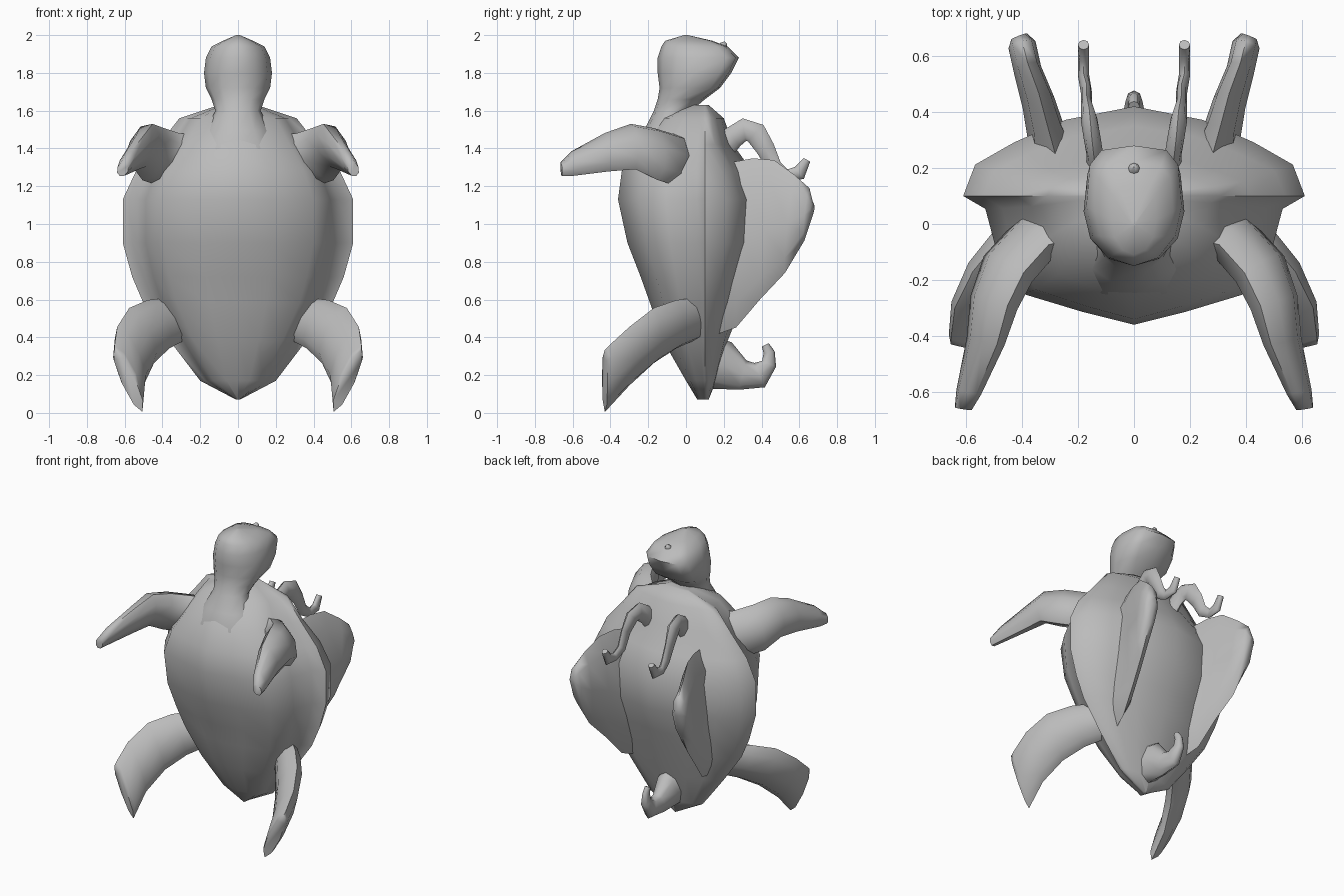
import bpy, bmesh, math
from mathutils import Vector

cube = bpy.data.objects.get("Cube")
if cube:
    bpy.data.objects.remove(cube)

shade = (0.5, 0.5, 0.5, 1)
grey = bpy.data.materials.new("plain_grey")
grey.use_nodes = True
grey.diffuse_color = shade
grey.node_tree.nodes["Principled BSDF"].inputs["Base Color"].default_value = shade


def skin(name, rings, mirror=False):
    """Join a series of equal rings into a closed, smooth skin."""
    bm = bmesh.new()
    loops = [[bm.verts.new(point) for point in ring] for ring in rings]
    count = len(loops[0])
    for lower, upper in zip(loops, loops[1:]):
        for i in range(count):
            j = (i + 1) % count
            bm.faces.new((lower[i], lower[j], upper[j], upper[i]))
    bm.faces.new(loops[0])
    bm.faces.new(loops[-1])
    bmesh.ops.recalc_face_normals(bm, faces=bm.faces)
    mesh = bpy.data.meshes.new(name)
    bm.to_mesh(mesh)
    bm.free()
    mesh.materials.append(grey)
    obj = bpy.data.objects.new(name, mesh)
    bpy.context.collection.objects.link(obj)
    if mirror:
        obj.modifiers.new("Mirror", "MIRROR")
    bpy.ops.object.select_all(action="DESELECT")
    bpy.context.view_layer.objects.active = obj
    obj.select_set(True)
    bpy.ops.object.shade_smooth_by_angle(angle=math.radians(65))


def circle(sides):
    """Cosine and sine of each corner of a regular ring."""
    turns = [math.tau * k / sides for k in range(sides)]
    return [(math.cos(turn), math.sin(turn)) for turn in turns]


def limb(name, stations, lean=None, mirror=True):
    """Sweep an oval along stations of (centre, broad radius, thin radius).
    Without a lean for the broad side, the limb curls in the side plane."""
    centres = [Vector(station[0]) for station in stations]
    last = len(centres) - 1
    rings = []
    for i, (centre, broad, thin) in enumerate(stations):
        tangent = centres[min(i + 1, last)] - centres[max(i - 1, 0)]
        wide = Vector(lean) if lean else tangent.cross(Vector((1, 0, 0)))
        wide.normalize()
        side = tangent.cross(wide).normalized()
        rings.append([centres[i] + wide * broad * c + side * thin * s
                      for c, s in circle(8)])
    skin(name, rings, mirror=mirror)


# Body: ridged front shell, flared side rim and domed back.
# Half outline as share of the width, and share of the front or back depth.
half_outline = [(0.3, -0.9), (0.65, -0.76), (0.8, -0.45), (0.87, -0.1),
                (1, 0), (0.93, 0.35), (0.7, 0.6), (0.4, 0.85)]
outline = [(0, -1)] + half_outline + [(0, 1)]
outline += [(-x, y) for x, y in reversed(half_outline)]
rim = 0.1
# Each row is height, half width, front and back.
body = [(1.63, 0.1, 0, 0.12), (1.56, 0.31, -0.15, 0.2), (1.42, 0.42, -0.27, 0.25),
        (1.28, 0.54, -0.34, 0.35), (1.13, 0.61, -0.36, 0.42), (0.9, 0.61, -0.31, 0.41),
        (0.72, 0.56, -0.24, 0.34), (0.58, 0.5, -0.19, 0.3), (0.38, 0.36, -0.12, 0.22),
        (0.17, 0.2, 0, 0.16), (0.07, 0.01, 0.06, 0.12)]
rings = []
for height, width, front, back in body:
    rings.append([(x * width, rim + y * (rim - front if y < 0 else back - rim), height)
                  for x, y in outline])
skin("body_shell", rings)

# Head and neck: rounded in front, square overhanging muzzle behind
head = [(1.1, 0.3, -0.28, 0), (1.4, 0.23, -0.27, 0.05), (1.5, 0.17, -0.22, 0.02),
        (1.6, 0.12, -0.17, 0.03), (1.66, 0.14, -0.15, 0.1), (1.72, 0.17, -0.14, 0.18),
        (1.8, 0.18, -0.15, 0.24), (1.88, 0.17, -0.15, 0.28), (1.94, 0.14, -0.13, 0.22),
        (1.97, 0.08, -0.11, 0.14), (2, 0.01, -0.01, 0.01)]
rings = []
for height, width, front, back in head:
    middle, depth = (front + back) / 2, (back - front) / 2
    ring = []
    for c, s in circle(12):
        power = 0.55 if s > 0 and height > 1.7 else 1
        x = width * math.copysign(abs(c) ** power, c)
        y = middle + depth * math.copysign(abs(s) ** power, s)
        ring.append((x, y, height))
    rings.append(ring)
skin("head_and_neck", rings)

# Small bump on the muzzle
limb("nose_nub", [((0, 0.18, 1.9), 0.03, 0.03), ((0, 0.2, 1.95), 0.02, 0.02),
                  ((0, 0.21, 1.96), 0.01, 0.01)], mirror=False)

# Upper flippers: out from the shoulder, then swept forward
limb("upper_flipper", [((0.2, -0.02, 1.35), 0.14, 0.08),
                       ((0.36, -0.06, 1.34), 0.15, 0.09),
                       ((0.45, -0.16, 1.37), 0.15, 0.09),
                       ((0.5, -0.28, 1.41), 0.13, 0.08),
                       ((0.53, -0.42, 1.38), 0.11, 0.06),
                       ((0.59, -0.6, 1.32), 0.07, 0.04),
                       ((0.61, -0.66, 1.29), 0.04, 0.03)], lean=(-0.4, -0.1, 1))

# Lower flippers: broad paddles
limb("lower_flipper", [((0.32, 0.06, 0.5), 0.12, 0.06),
                       ((0.42, -0.05, 0.47), 0.14, 0.07),
                       ((0.51, -0.17, 0.41), 0.16, 0.07),
                       ((0.57, -0.3, 0.3), 0.17, 0.06),
                       ((0.58, -0.41, 0.19), 0.18, 0.05),
                       ((0.58, -0.43, 0.17), 0.18, 0.04)], lean=(0.45, 0, 1))

# Back fins: tall blades growing out of the back
limb("back_fin", [((0.28, 0.2, 0.87), 0.46, 0.1),
                  ((0.31, 0.31, 0.9), 0.45, 0.07),
                  ((0.34, 0.43, 0.97), 0.37, 0.06),
                  ((0.38, 0.55, 1), 0.26, 0.05),
                  ((0.4, 0.64, 1.05), 0.14, 0.05),
                  ((0.41, 0.67, 1.08), 0.03, 0.03)], lean=(0, 0.1, 1))

# Drooping feelers with upturned tips
limb("feeler", [((0.13, 0.17, 1.38), 0.07, 0.04),
                ((0.14, 0.25, 1.46), 0.06, 0.03),
                ((0.15, 0.31, 1.5), 0.06, 0.03),
                ((0.16, 0.37, 1.48), 0.06, 0.03),
                ((0.17, 0.42, 1.4), 0.05, 0.02),
                ((0.17, 0.47, 1.3), 0.04, 0.02),
                ((0.18, 0.53, 1.26), 0.03, 0.02),
                ((0.18, 0.6, 1.27), 0.04, 0.02),
                ((0.18, 0.64, 1.34), 0.02, 0.02)])

# Curled tail
limb("tail", [((0, 0.1, 0.27), 0.15, 0.1), ((0, 0.2, 0.25), 0.13, 0.08),
              ((0, 0.3, 0.2), 0.08, 0.05), ((0, 0.39, 0.2), 0.07, 0.04),
              ((0, 0.44, 0.26), 0.04, 0.03), ((0, 0.44, 0.32), 0.03, 0.02),
              ((0, 0.42, 0.36), 0.02, 0.02)], mirror=False)
